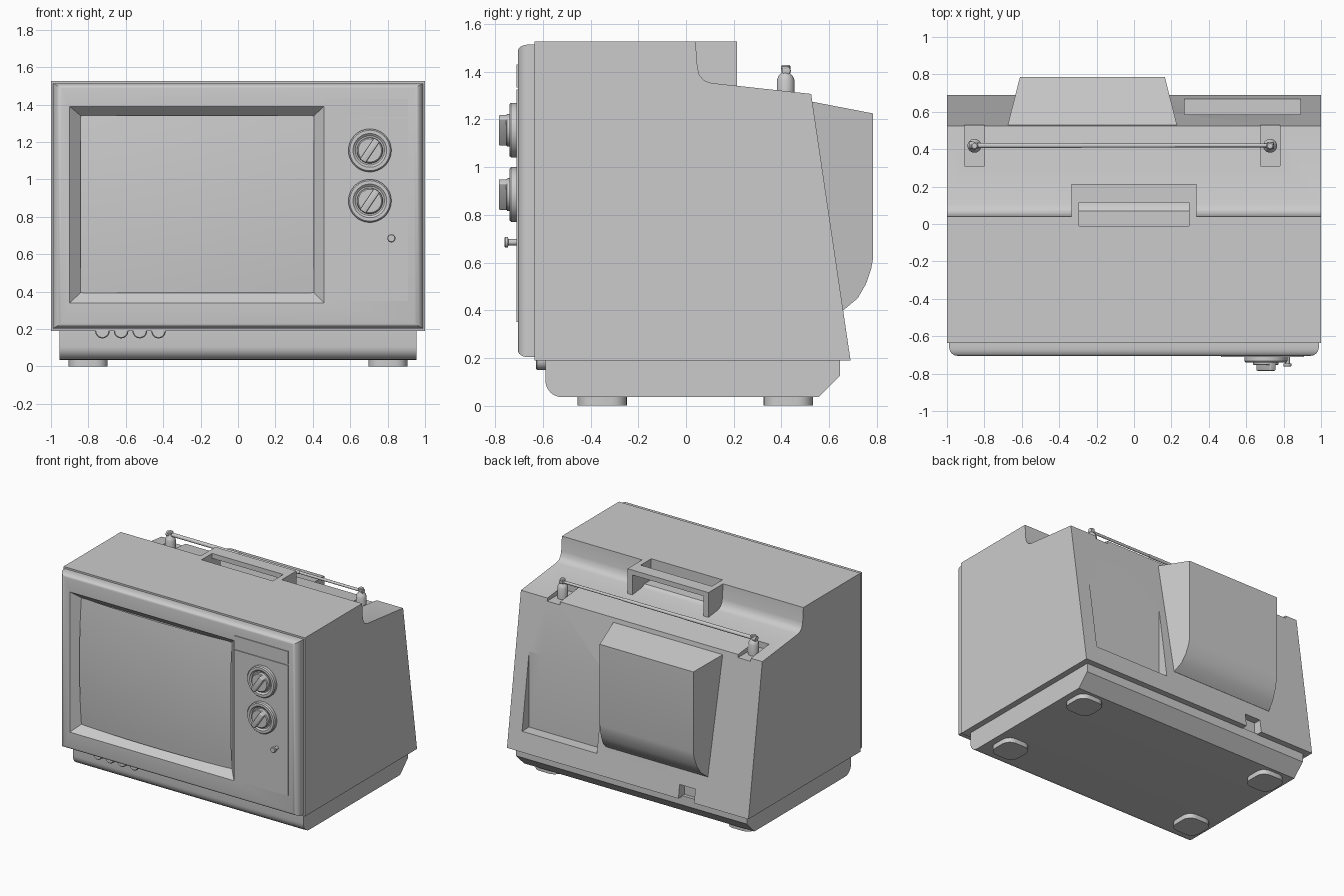
import bpy, bmesh, math
from mathutils import Matrix, Vector

if "Cube" in bpy.data.objects:
    bpy.data.objects.remove(bpy.data.objects["Cube"])


def finish(bm, name, angle=35):
    bmesh.ops.remove_doubles(bm, verts=bm.verts, dist=1e-5)
    bmesh.ops.recalc_face_normals(bm, faces=bm.faces)
    me = bpy.data.meshes.new(name)
    bm.to_mesh(me)
    bm.free()
    ob = bpy.data.objects.new(name, me)
    bpy.context.collection.objects.link(ob)
    smooth(ob, angle)
    return ob


def smooth(ob, angle=35):
    bpy.ops.object.select_all(action='DESELECT')
    ob.select_set(True)
    bpy.context.view_layer.objects.active = ob
    bpy.ops.object.shade_smooth_by_angle(angle=math.radians(angle))


def box(name, x, y, z, bevel=0.0, vertical_only=False, seg=3):
    bm = bmesh.new()
    bmesh.ops.create_cube(bm, size=1)
    for v in bm.verts:
        for i, r in enumerate((x, y, z)):
            v.co[i] = r[0] if v.co[i] < 0 else r[1]
    if bevel:
        edges = [e for e in bm.edges if not vertical_only
                 or abs(e.verts[0].co.z - e.verts[1].co.z) > 1e-4]
        bmesh.ops.bevel(bm, geom=edges, offset=bevel, segments=seg,
                        profile=0.5, affect='EDGES')
    return finish(bm, name)


def prism(name, profile, x0, x1, taper=0.0, y_ref=0.0):
    """Extrude a (y, z) profile along x; sides may lean inwards with y."""
    bm = bmesh.new()
    a = [bm.verts.new((x0 + (y - y_ref) * taper, y, z)) for y, z in profile]
    b = [bm.verts.new((x1 - (y - y_ref) * taper, y, z)) for y, z in profile]
    bm.faces.new(a)
    bm.faces.new(b)
    for i in range(len(a)):
        j = (i + 1) % len(a)
        bm.faces.new((a[i], a[j], b[j], b[i]))
    return finish(bm, name)


def lathe(name, profile, loc, axis='Z', seg=32):
    """Spin (radius, height) points; axis 'Y' points height towards -y."""
    bm = bmesh.new()
    vs = [bm.verts.new((r, 0, h)) for r, h in profile]
    es = [bm.edges.new(p) for p in zip(vs, vs[1:])]
    bmesh.ops.spin(bm, geom=vs + es, cent=(0, 0, 0), axis=(0, 0, 1),
                   angle=2 * math.pi, steps=seg, use_duplicate=False)
    if axis != 'Z':
        rot = Matrix.Rotation(math.pi / 2, 4, 'X' if axis == 'Y' else 'Y')
        bm.transform(rot)
    bm.transform(Matrix.Translation(loc))
    return finish(bm, name)


def cut(ob, *args):
    cutter = box("cutter", *args)
    cutter.hide_render = True
    mod = ob.modifiers.new("cut", 'BOOLEAN')
    mod.operation, mod.solver, mod.object = 'DIFFERENCE', 'EXACT', cutter
    bpy.context.view_layer.objects.active = ob
    bpy.ops.object.modifier_apply(modifier=mod.name)
    bpy.data.objects.remove(cutter)


# Cabinet shell with stepped top and sloping back
cabinet = prism("cabinet", [
    (-0.635, 0.19), (-0.635, 1.527), (0.04, 1.527), (0.048, 1.42), (0.056, 1.387),
    (0.075, 1.364), (0.105, 1.353), (0.525, 1.307), (0.69, 0.19)], -1, 1)
cut(cabinet, (-0.295, 0.295), (-0.01, 0.115), (1.37, 1.7))      # grip opening
for s in (-1, 1):                                               # antenna seats
    x = (-0.905, -0.80) if s < 0 else (0.675, 0.78)
    cut(cabinet, x, (0.31, 0.7), (1.285, 1.5))
cut(cabinet, (0.27, 0.89), (0.585, 0.9), (0.335, 0.93))         # rear pocket
cut(cabinet, (-0.55, -0.42), (0.62, 0.9), (0.1, 0.29))          # cable notch
smooth(cabinet)

# Rear tube housing
prism("tube_housing", [
    (0.5, 1.28), (0.785, 1.225), (0.785, 0.62), (0.777, 0.575), (0.755, 0.51),
    (0.72, 0.45), (0.66, 0.40), (0.5, 0.40)], -0.675, 0.23, 0.255, 0.53)

# Carrying handle: two legs and a bar behind the grip opening
for side, x in (("left", (-0.335, -0.295)), ("right", (0.295, 0.335))):
    box("handle_leg_" + side, x, (0.03, 0.213), (1.33, 1.527))
box("handle_bar", (-0.31, 0.31), (0.115, 0.213), (1.49, 1.527))

# Front bezel: nested rectangles, rounded outer rim and sloped screen frame
rings = [(-0.988, 0.988, 0.203, 1.514, -0.63)]
for k in range(7):
    t = k / 6 * math.pi / 2
    d = 0.045 * (1 - math.cos(t))
    rings.append((-0.988 + d, 0.988 - d, 0.203 + d * 0.6, 1.514 - d * 0.6,
                  -0.66 - 0.045 * math.sin(t)))
rings += [(-0.90, 0.46, 0.34, 1.39, -0.705), (-0.835, 0.40, 0.40, 1.335, -0.645)]
bm = bmesh.new()
loops = [[bm.verts.new(p) for p in ((a, y, c), (b, y, c), (b, y, d), (a, y, d))]
         for a, b, c, d, y in rings]
for p, q in zip(loops, loops[1:]):
    for i in range(4):
        j = (i + 1) % 4
        bm.faces.new((p[i], p[j], q[j], q[i]))
bm.faces.new(loops[0])
bm.faces.new(loops[-1])
finish(bm, "front_bezel", 30)

# Bulging picture screen
bm = bmesh.new()
bmesh.ops.create_grid(bm, x_segments=20, y_segments=16, size=1)
for v in bm.verts:
    u, w = v.co.x, v.co.y
    v.co = Vector((-0.2175 + u * 0.625, -0.65 - 0.045 * (1 - (u * u + w * w) / 2),
                   0.8675 + w * 0.475))
screen = finish(bm, "screen", 60)

# Control panel and its upper strip
box("control_panel", (0.465, 0.91), (-0.711, -0.69), (0.35, 1.325))
box("panel_strip", (0.465, 0.91), (-0.711, -0.69), (1.333, 1.43))

# Tuning dials with a diagonal grip
for name, z in (("upper", 1.155), ("lower", 0.885)):
    lathe("dial_" + name, [(0, 0), (0.115, 0), (0.115, 0.028), (0.108, 0.036),
                           (0.09, 0.036), (0.078, 0.026), (0.07, 0.026),
                           (0.068, 0.045), (0.062, 0.05), (0, 0.05)],
          (0.705, -0.705, z), 'Y', 48)
    grip = box("dial_grip_" + name, (-0.068, 0.068), (-0.04, 0.04), (-0.018, 0.018), 0.006)
    grip.location = (0.705, -0.745, z)
    grip.rotation_euler = (0, math.radians(-56), 0)
lathe("power_knob", [(0, 0), (0.013, 0), (0.013, 0.04), (0.022, 0.042),
                     (0.022, 0.053), (0.018, 0.057), (0, 0.057)],
      (0.82, -0.705, 0.685), 'Y', 20)

# Base plinth, rounded at the front and chamfered at the back
arc = [(-0.52 - 0.07 * math.sin(t), 0.105 - 0.07 * math.cos(t))
       for t in (i / 6 * math.pi / 2 for i in range(7))]
prism("base", arc + [(-0.59, 0.195), (0.645, 0.195), (0.645, 0.125), (0.555, 0.035)],
      -0.955, 0.955)

# Adjustment buttons under the bezel
for i in range(4):
    lathe(f"button_{i + 1}", [(0, 0), (0.039, 0), (0.039, 0.045), (0.034, 0.05), (0, 0.05)],
          (-0.725 + i * 0.1, -0.58, 0.189), 'Y', 24)

# Feet
for xn, s in (("left", -1), ("right", 1)):
    for yn, y in (("front", (-0.455, -0.247)), ("back", (0.325, 0.532))):
        box(f"foot_{yn}_{xn}", tuple(sorted((s * 0.697, s * 0.905))), y, (0, 0.04),
            0.065, True, 5)

# Antenna posts and folded telescopic rod
for name, x in (("left", -0.853), ("right", 0.728)):
    lathe("antenna_post_" + name, [
        (0, 0), (0.037, 0), (0.037, 0.082), (0.03, 0.1), (0.018, 0.112),
        (0.016, 0.122), (0.02, 0.128), (0.02, 0.14), (0.014, 0.146), (0, 0.146)],
        (x, 0.418, 1.283), 'Z', 24)
lathe("antenna_rod", [
    (0, 0), (0.02, 0), (0.02, 0.025), (0.014, 0.03), (0.014, 0.6), (0.012, 0.6),
    (0.012, 1.1), (0.01, 1.1), (0.01, 1.59), (0.018, 1.595), (0.018, 1.625), (0, 1.63)],
    (-0.88, 0.42, 1.405), 'X', 16)
